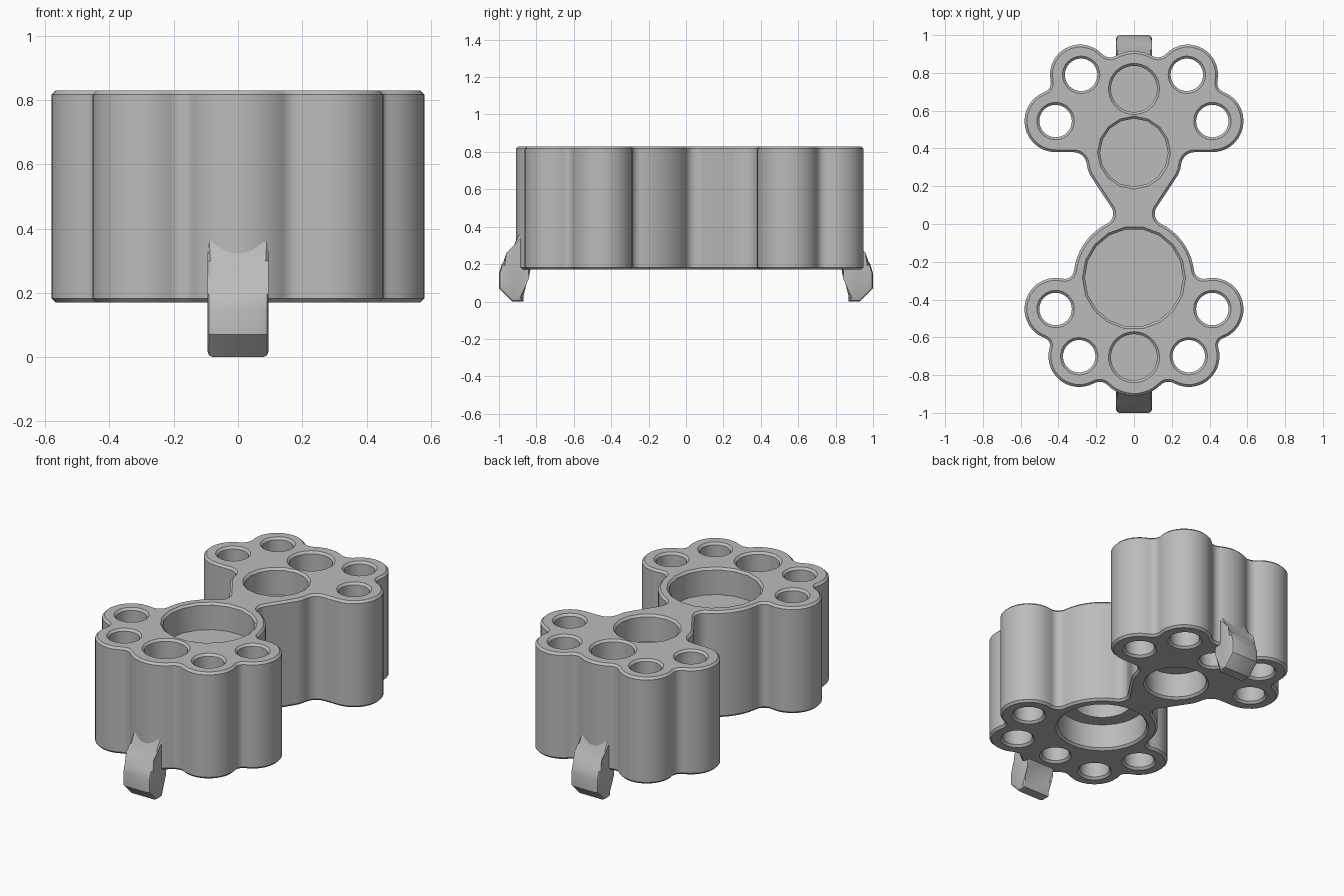
import bpy, bmesh, math
from math import pi, atan2, acos, hypot, cos, sin

if "Cube" in bpy.data.objects:
    bpy.data.objects.remove(bpy.data.objects["Cube"])

grey = bpy.data.materials.new("plain grey")
grey.use_nodes = True
grey.diffuse_color = (0.5, 0.5, 0.5, 1)
grey.node_tree.nodes["Principled BSDF"].inputs["Base Color"].default_value = (0.5, 0.5, 0.5, 1)

BOTTOM, TOP, CHAMFER, DEPTH = 0.17, 0.83, 0.013, 0.165


def make_object(name, bm):
    bmesh.ops.remove_doubles(bm, verts=bm.verts, dist=0.0003)
    bmesh.ops.recalc_face_normals(bm, faces=bm.faces)
    mesh = bpy.data.meshes.new(name)
    bm.to_mesh(mesh)
    bm.free()
    mesh.materials.append(grey)
    obj = bpy.data.objects.new(name, mesh)
    bpy.context.collection.objects.link(obj)
    return obj


def activate(obj):
    bpy.ops.object.select_all(action='DESELECT')
    obj.select_set(True)
    bpy.context.view_layer.objects.active = obj


def loft(bm, rings):
    """Skin a stack of matching point rings and cap both ends."""
    rows = [[bm.verts.new(p) for p in ring] for ring in rings]
    for a, b in zip(rows, rows[1:]):
        for i in range(len(a)):
            j = (i + 1) % len(a)
            bm.faces.new((a[i], a[j], b[j], b[i]))
    bm.faces.new(rows[0][::-1])
    bm.faces.new(rows[-1])


# Outline: lobes (x, y, radius), numbers between them are fillet radii,
# negative radii are hollows joined to their neighbours by tangent lines
LOBES = [(0, -0.71, 0.2), 0.06, (0.29, -0.7, 0.163), 0.04, (0.415, -0.45, 0.165), 0.05,
         (0, -0.285, 0.32), (0.17, 0.055, -0.06), (0.1, 0.33, 0.15), (0.32, 0.31, -0.07),
         (0.415, 0.545, 0.165), 0.05, (0.285, 0.79, 0.16), 0.06, (0, 0.715, 0.2)]


def fillet(a, b, r):
    dx, dy = b[0] - a[0], b[1] - a[1]
    d = hypot(dx, dy)
    along = (d * d + (a[2] + r) ** 2 - (b[2] + r) ** 2) / (2 * d)
    out = math.sqrt((a[2] + r) ** 2 - along ** 2)
    return (a[0] + (dx * along + dy * out) / d, a[1] + (dy * along - dx * out) / d, -r)


def outline(inset, z):
    arcs = [p if isinstance(p, tuple) else fillet(LOBES[i - 1], LOBES[i + 1], p)
            for i, p in enumerate(LOBES)]
    angles = [-pi / 2]
    for a, b in zip(arcs, arcs[1:]):
        dx, dy = b[0] - a[0], b[1] - a[1]
        ratio = max(-1, min(1, (a[2] - b[2]) / hypot(dx, dy)))
        angles.append(atan2(dy, dx) - acos(ratio))
    angles.append(pi / 2)
    half = []
    for (x, y, r), start, end in zip(arcs, angles, angles[1:]):
        sweep = (end - start) % (2 * pi) if r > 0 else -((start - end) % (2 * pi))
        if abs(sweep) > 6:
            sweep = 0
        steps = 14 if r > 0 else 8
        for k in range(steps + 1):
            t = start + sweep * k / steps
            half.append((x + (r - inset) * cos(t), y + (r - inset) * sin(t), z))
    return half + [(-x, y, z) for x, y, z in half[-2:0:-1]]


# Body block with chamfered rims
bm = bmesh.new()
loft(bm, [outline(CHAMFER, BOTTOM), outline(0, BOTTOM + CHAMFER),
          outline(0, TOP - CHAMFER), outline(CHAMFER, TOP)])
body = make_object("lobed_body", bm)

# Hole cutters, each a turned profile with flared mouths
bm = bmesh.new()


def turn(x, y, profile, sides):
    loft(bm, [[(x + r * cos(2 * pi * k / sides), y + r * sin(2 * pi * k / sides), z)
               for k in range(sides)] for r, z in profile])


def mouth(r, z, way):
    """Profile from just outside a surface to the straight wall."""
    return [(r + CHAMFER, z + way * 0.02), (r + CHAMFER, z), (r, z - way * CHAMFER)]


def pocket(y, r, sides, way, extra=()):
    z = TOP if way > 0 else BOTTOM
    turn(0, y, mouth(r, z, way) + [(r, z - way * DEPTH)] + list(extra), sides)


for side in (-1, 1):
    for x, y in ((0.29, -0.7), (0.415, -0.45), (0.415, 0.545), (0.28, 0.79)):
        turn(side * x, y, mouth(0.086, BOTTOM, -1) + mouth(0.086, TOP, 1)[::-1], 32)

pocket(-0.285, 0.26, 18, 1)
pocket(0.378, 0.18, 16, 1)
pocket(-0.285, 0.255, 36, -1, [(0.168, BOTTOM + DEPTH), (0.168, 0.56)])
pocket(0.378, 0.175, 36, -1)
for y in (-0.705, 0.715):
    pocket(y, 0.122, 40, 1)
    pocket(y, 0.08, 32, -1)
cutter = make_object("hole_cutter", bm)
cutter.hide_render = True

activate(body)
cut = body.modifiers.new("holes", 'BOOLEAN')
cut.operation = 'DIFFERENCE'
cut.solver = 'EXACT'
cut.object = cutter
bpy.ops.object.modifier_apply(modifier=cut.name)
bpy.data.objects.remove(cutter)
bpy.ops.object.shade_smooth_by_angle(angle=math.radians(30))

# Hooked feet at both ends: side profile (distance from centre, height)
FOOT = [(0.87, 0), (0.93, 0), (1, 0.07), (1, 0.15), (0.985, 0.2), (0.945, 0.25),
        (0.92, 0.3), (0.885, 0.38), (0.85, 0.3), (0.825, 0.18), (0.855, 0.135), (0.87, 0.1)]
for name, way in (("front_foot", -1), ("back_foot", 1)):
    bm = bmesh.new()
    loft(bm, [[(x, way * y, z) for y, z in FOOT] for x in (-0.095, 0.095)])
    rims = [e for e in bm.edges if abs(e.verts[0].co.x - e.verts[1].co.x) < 0.01]
    bmesh.ops.bevel(bm, geom=rims, offset=0.018, segments=2, profile=0.5, affect='EDGES',
                    clamp_overlap=True)
    foot = make_object(name, bm)
    activate(foot)
    bpy.ops.object.shade_smooth_by_angle(angle=math.radians(35))
